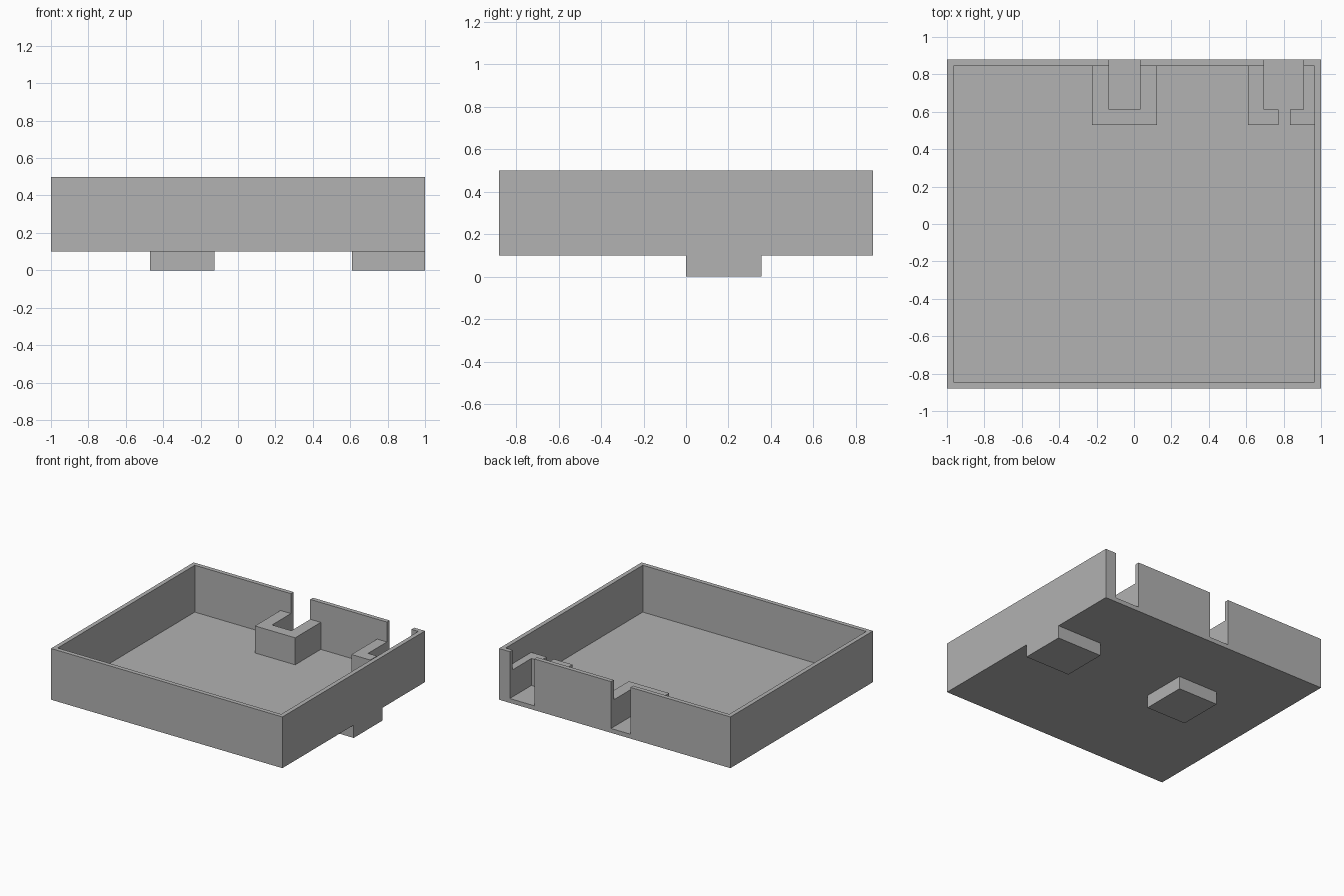
import bpy
import bmesh

cube = bpy.data.objects.get("Cube")
if cube:
    bpy.data.objects.remove(cube, do_unlink=True)

grey = bpy.data.materials.new("plain grey")
grey.use_nodes = True
colour = (0.445, 0.445, 0.445, 1)
grey.diffuse_color = colour
grey.node_tree.nodes["Principled BSDF"].inputs["Base Color"].default_value = colour

HALF_X, HALF_Y = 1.0, 0.88
WALL = 0.034
BASE, FLOOR, GUIDE_TOP, RIM = 0.1, 0.134, 0.345, 0.5
IN_X, IN_Y = HALF_X - WALL, HALF_Y - WALL
GUIDE_FRONT, POCKET_FRONT = 0.53, 0.613


def prism(name, outline, low, high):
    """Extrude a flat outline straight up."""
    bm = bmesh.new()
    face = bm.faces.new([bm.verts.new((x, y, low)) for x, y in outline])
    top = bmesh.ops.extrude_face_region(bm, geom=[face])["geom"]
    moved = [v for v in top if isinstance(v, bmesh.types.BMVert)]
    bmesh.ops.translate(bm, verts=moved, vec=(0, 0, high - low))
    bmesh.ops.recalc_face_normals(bm, faces=bm.faces)
    mesh = bpy.data.meshes.new(name)
    bm.to_mesh(mesh)
    bm.free()
    mesh.materials.append(grey)
    obj = bpy.data.objects.new(name, mesh)
    bpy.context.collection.objects.link(obj)
    return obj


def box(name, x0, x1, y0, y1, low, high):
    return prism(name, [(x0, y0), (x1, y0), (x1, y1), (x0, y1)], low, high)


def cut(target, cutter):
    """Subtract the cutter, then discard it."""
    cutter.hide_render = True
    mod = target.modifiers.new("cut", "BOOLEAN")
    mod.operation = "DIFFERENCE"
    mod.solver = "EXACT"
    mod.object = cutter
    bpy.context.view_layer.objects.active = target
    bpy.ops.object.modifier_apply(modifier=mod.name)
    bpy.data.objects.remove(cutter, do_unlink=True)


# Open tray with two slots through the back wall
slots = [(-0.135, 0.032), (0.695, 0.907)]
tray = box("tray", -HALF_X, HALF_X, -HALF_Y, HALF_Y, BASE, RIM)
cut(tray, box("cavity_cutter", -IN_X, IN_X, -IN_Y, IN_Y, FLOOR, 1))
for left, right in slots:
    cut(tray, box("slot_cutter", left, right, IN_Y - 0.1, 1, FLOOR, 1))

# U-shaped guide behind the middle slot
a, b = slots[0]
prism("middle_guide", [
    (-0.225, GUIDE_FRONT), (0.123, GUIDE_FRONT), (0.123, IN_Y), (b, IN_Y),
    (b, POCKET_FRONT), (a, POCKET_FRONT), (a, IN_Y), (-0.225, IN_Y),
], FLOOR, GUIDE_TOP)

# Split guide behind the side slot, with a narrow gap at its front
for name, outer, inner, gap in (("side_guide_inner_half", 0.61, slots[1][0], 0.772),
                                ("side_guide_outer_half", IN_X, slots[1][1], 0.833)):
    prism(name, [
        (outer, GUIDE_FRONT), (gap, GUIDE_FRONT), (gap, POCKET_FRONT),
        (inner, POCKET_FRONT), (inner, IN_Y), (outer, IN_Y),
    ], FLOOR, GUIDE_TOP)

# Locating blocks under the tray
box("middle_foot", -0.47, -0.125, 0, 0.355, 0, BASE)
box("side_foot", 0.61, HALF_X, 0, 0.355, 0, BASE)
